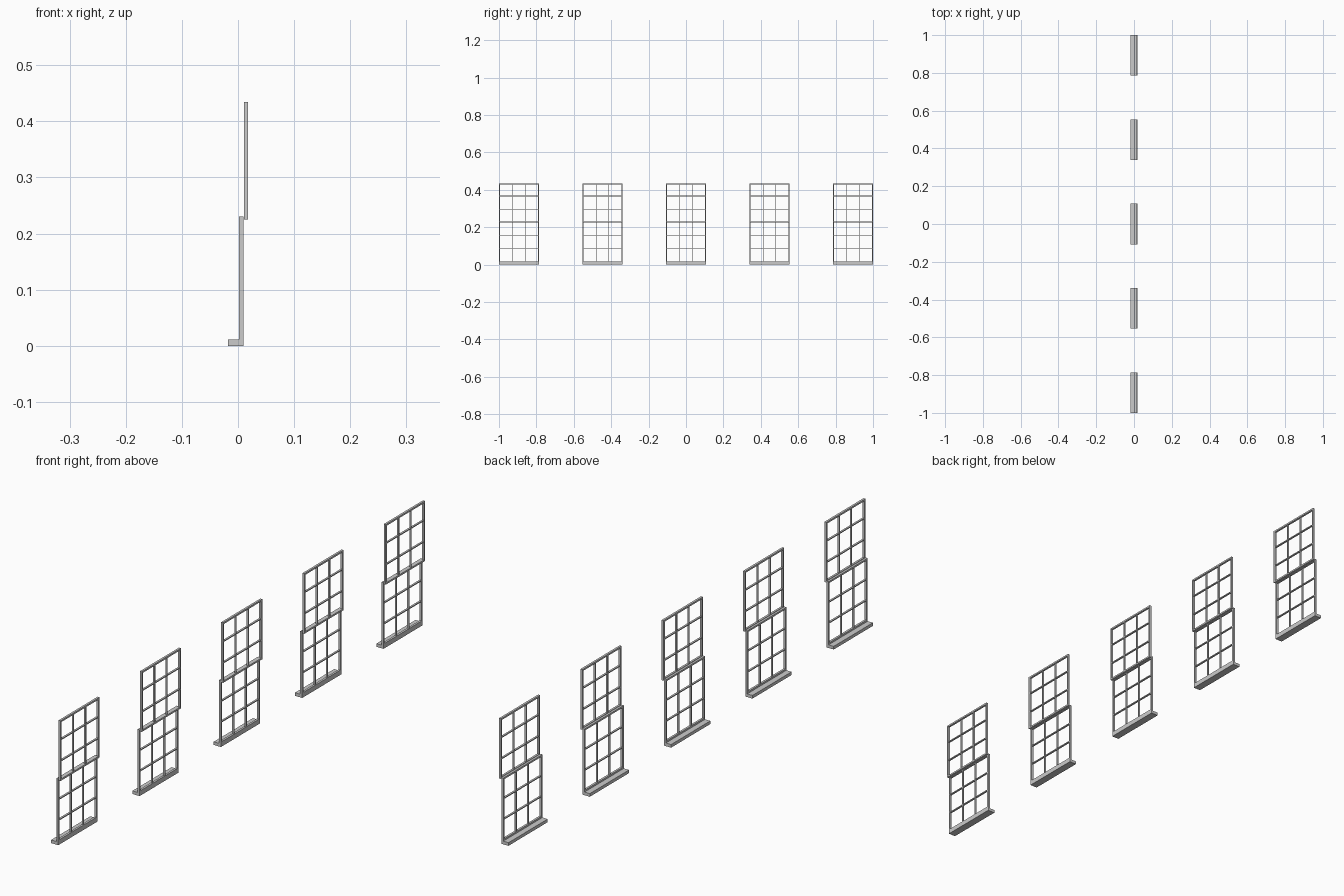
import bpy, bmesh
from mathutils import Matrix, Vector

if "Cube" in bpy.data.objects:
    bpy.data.objects.remove(bpy.data.objects["Cube"])

WIDTH = 0.215     # window width along y
FRAME = 0.006     # stile and rail thickness
DEPTH = 0.0075    # sash depth along x
BAR = 0.0035      # glazing bar thickness
SPACING = 0.44625 # distance between windows


def add_box(bm, lo, hi):
    lo, hi = Vector(lo), Vector(hi)
    m = Matrix.Translation((lo + hi) / 2) @ Matrix.Diagonal((*(hi - lo), 1))
    bmesh.ops.create_cube(bm, size=1, matrix=m)


def finish(bm, name):
    mesh = bpy.data.meshes.new(name)
    bm.to_mesh(mesh)
    bm.free()
    return mesh


def sash_mesh(name, x0, z0, z1, bar_heights, cols=3):
    bm = bmesh.new()
    x1, h = x0 + DEPTH, WIDTH / 2
    # side stiles
    for a in (-h, h - FRAME):
        add_box(bm, (x0, a, z0), (x1, a + FRAME, z1))
    # top and bottom rails between the stiles
    yi, za, zb = h - FRAME, z0 + FRAME, z1 - FRAME
    for b in (z0, zb):
        add_box(bm, (x0, -yi, b), (x1, yi, b + FRAME))
    # glazing bars, very slightly thinner than the frame
    xa, xb = x0 + 0.0006, x1 - 0.0006
    for i in range(1, cols):
        y = -yi + 2 * yi * i / cols
        add_box(bm, (xa, y - BAR / 2, za), (xb, y + BAR / 2, zb))
    for z in bar_heights:
        add_box(bm, (xa - 0.0002, -yi, z - BAR / 2), (xb + 0.0002, yi, z + BAR / 2))
    return finish(bm, name)


def sill_mesh(name):
    bm = bmesh.new()
    add_box(bm, (-0.018, -WIDTH / 2, 0), (0.0095, WIDTH / 2, 0.011))
    return finish(bm, name)


# shared parts of one sliding sash window
parts = {
    "window_sill": sill_mesh("window_sill"),
    "lower_sash": sash_mesh("lower_sash", 0.002, 0.011, 0.230, (0.085, 0.157)),
    "upper_sash": sash_mesh("upper_sash", 0.0105, 0.225, 0.434, (0.293, 0.367)),
}

# row of five windows
for i in range(5):
    for name, mesh in parts.items():
        ob = bpy.data.objects.new(f"{name}_{i + 1}", mesh)
        ob.location.y = (i - 2) * SPACING
        bpy.context.collection.objects.link(ob)
